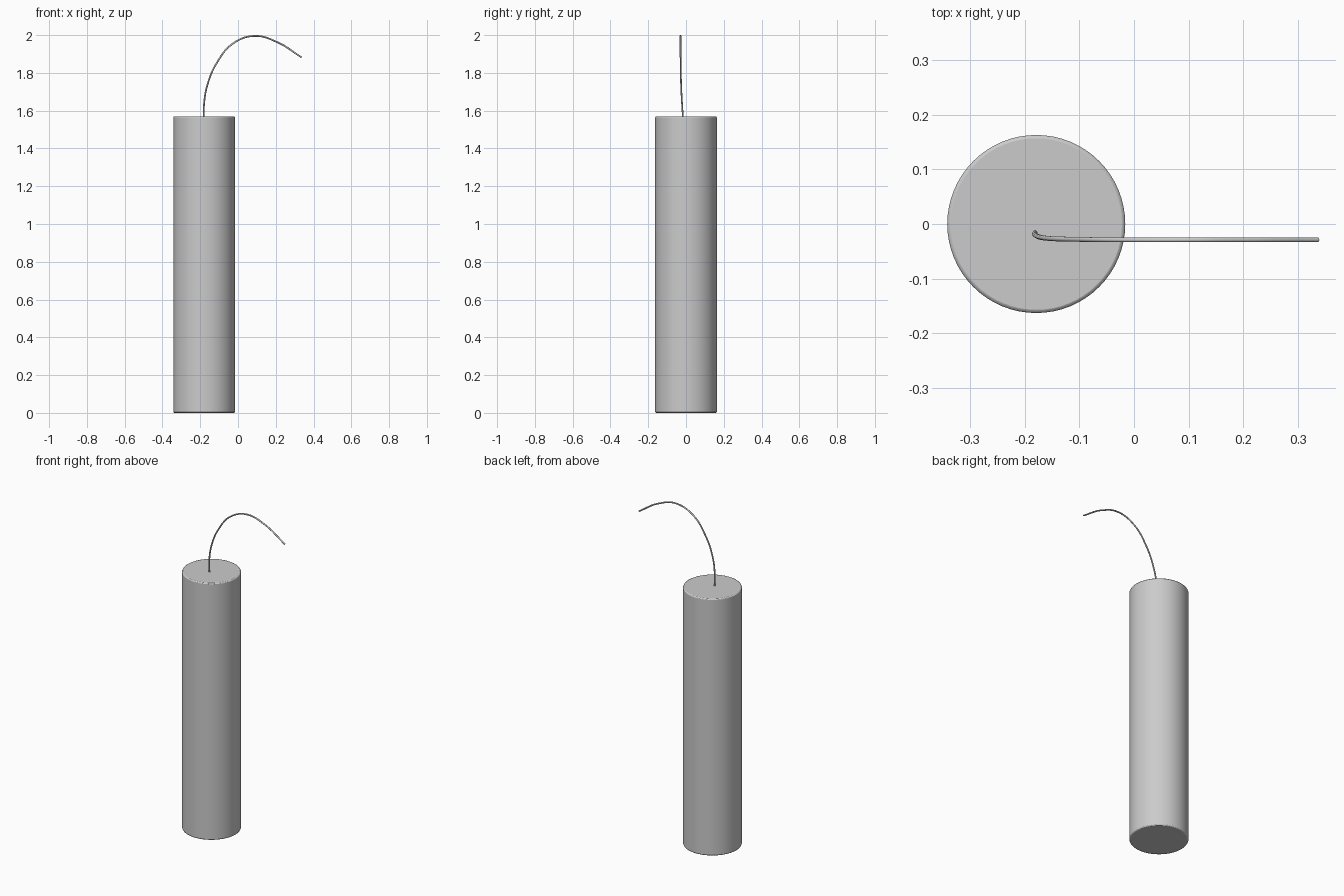
import bpy
import math

if "Cube" in bpy.data.objects:
    bpy.data.objects.remove(bpy.data.objects["Cube"])

# Cylindrical stick body with slightly softened rims
R, H = 0.163, 1.57
bpy.ops.mesh.primitive_cylinder_add(vertices=64, radius=R, depth=H,
                                    location=(-0.179, 0, H / 2))
body = bpy.context.object
body.name = "stick_body"
bevel = body.modifiers.new("rim", 'BEVEL')
bevel.width = 0.006
bevel.segments = 2
bevel.limit_method = 'ANGLE'
bpy.ops.object.shade_smooth_by_angle(angle=math.radians(40))

# Thin fuse arching over to the right
path = [(-0.181, -0.015, 1.55), (-0.181, -0.020, 1.62), (-0.161, -0.026, 1.74),
        (-0.108, -0.028, 1.86), (-0.030, -0.029, 1.953), (0.085, -0.029, 1.9955),
        (0.205, -0.029, 1.964), (0.337, -0.029, 1.882)]
curve = bpy.data.curves.new("fuse", 'CURVE')
curve.dimensions = '3D'
curve.bevel_depth = 0.0045
curve.bevel_resolution = 3
curve.use_fill_caps = True
curve.resolution_u = 8
spline = curve.splines.new('BEZIER')
spline.bezier_points.add(len(path) - 1)
for point, co in zip(spline.bezier_points, path):
    point.co = co
    point.handle_left_type = point.handle_right_type = 'AUTO'
fuse = bpy.data.objects.new("fuse", curve)
bpy.context.collection.objects.link(fuse)
